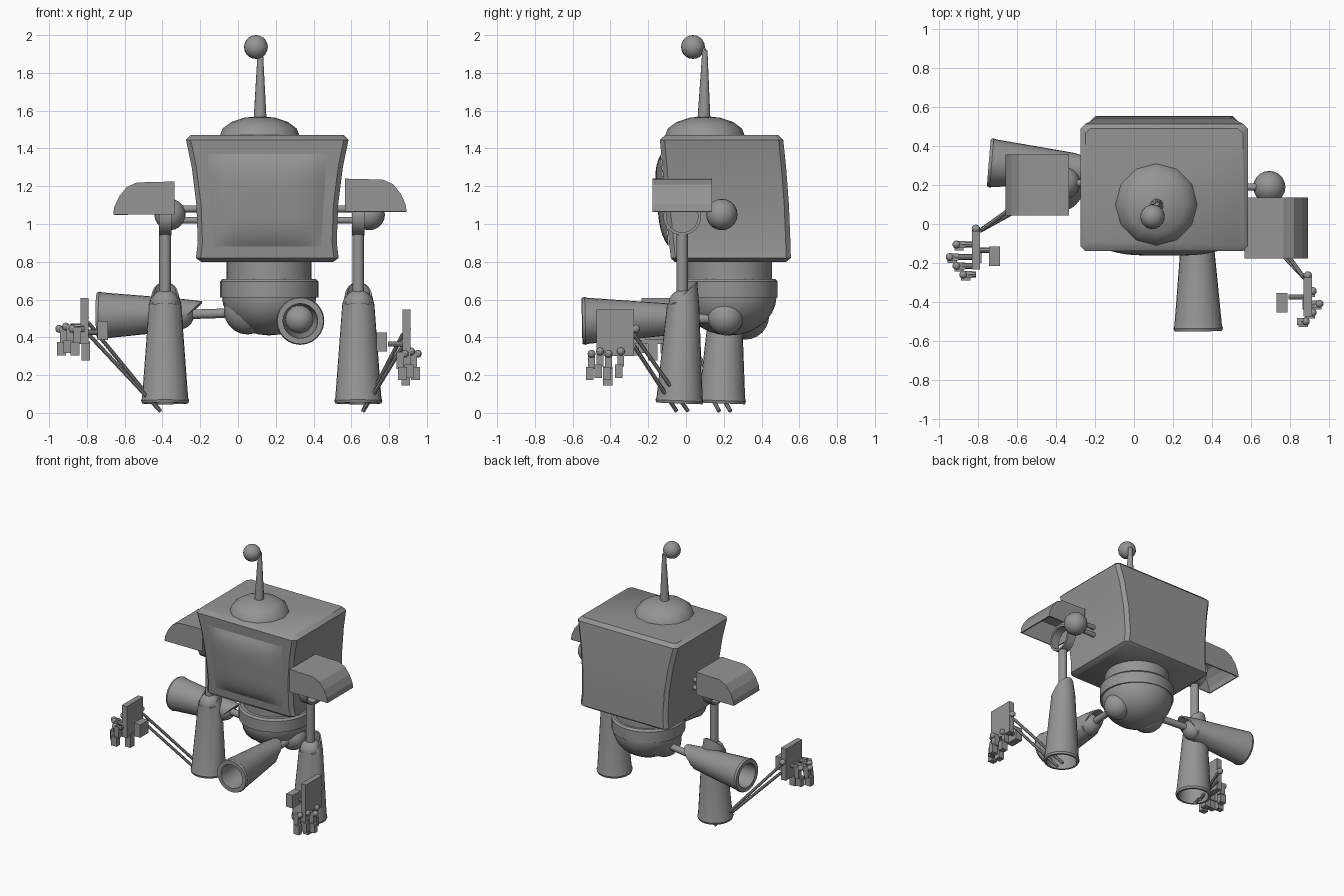
import bpy, bmesh, math
from mathutils import Matrix, Vector

cube = bpy.data.objects.get("Cube")
if cube:
    bpy.data.objects.remove(cube, do_unlink=True)

grey = bpy.data.materials.new("plain grey")
grey.use_nodes = True
grey.diffuse_color = (0.3, 0.3, 0.3, 1)
grey.node_tree.nodes["Principled BSDF"].inputs["Base Color"].default_value = (0.3, 0.3, 0.3, 1)


def finish(name, bm, smooth=True):
    bmesh.ops.recalc_face_normals(bm, faces=bm.faces[:])
    mesh = bpy.data.meshes.new(name)
    bm.to_mesh(mesh)
    bm.free()
    mesh.materials.append(grey)
    ob = bpy.data.objects.new(name, mesh)
    bpy.context.collection.objects.link(ob)
    if smooth:
        bpy.ops.object.select_all(action='DESELECT')
        ob.select_set(True)
        bpy.context.view_layer.objects.active = ob
        bpy.ops.object.shade_smooth_by_angle(angle=math.radians(35))
    return ob


def frame(a, b, side=(0, 1, 0)):
    """Matrix at a, local z toward b, local y toward side."""
    z = (Vector(b) - Vector(a)).normalized()
    y = Vector(side)
    y = (y - z * y.dot(z)).normalized()
    x = y.cross(z)
    return Matrix.Translation(a) @ Matrix((x, y, z)).transposed().to_4x4()


def rod(name, a, b, r1, r2=None, n=12):
    bm = bmesh.new()
    a, b = Vector(a), Vector(b)
    rot = (b - a).to_track_quat('Z', 'Y').to_matrix().to_4x4()
    bmesh.ops.create_cone(bm, cap_ends=True, segments=n, radius1=r1, radius2=r2 or r1,
                          depth=(b - a).length, matrix=Matrix.Translation((a + b) / 2) @ rot)
    return finish(name, bm)


def ball(name, c, r, squash=1, n=20):
    bm = bmesh.new()
    bmesh.ops.create_uvsphere(bm, u_segments=n, v_segments=max(8, n // 2), radius=r,
                              matrix=Matrix.Translation(c) @ Matrix.Diagonal((1, 1, squash, 1)))
    return finish(name, bm)


def box(name, c, size):
    bm = bmesh.new()
    bmesh.ops.create_cube(bm, size=1, matrix=Matrix.Translation(c) @ Matrix.Diagonal((*size, 1)))
    return finish(name, bm, False)


def bridge(bm, r1, r2):
    n = len(r1)
    for i in range(n):
        bm.faces.new((r1[i], r1[(i + 1) % n], r2[(i + 1) % n], r2[i]))


def revolve(name, profile, mat, n=24, slant=0):
    """Closed ring profile of (radius, height); the third value scales the slanted cut."""
    bm = bmesh.new()
    rings = []
    for r, h, k in profile:
        ring = []
        for i in range(n):
            t = 2 * math.pi * i / n
            co = Vector((r * math.cos(t), r * math.sin(t), h + k * slant * math.sin(t)))
            ring.append(bm.verts.new(mat @ co))
        rings.append(ring)
    for i, ring in enumerate(rings):
        bridge(bm, ring, rings[(i + 1) % len(rings)])
    return finish(name, bm)


def bell(name, end, joint, flap, wall):
    """Flared hollow limb with a ball joint inside its slanted narrow end."""
    length = (Vector(joint) - Vector(end)).length
    profile = [(0.122, 0, 0), (0.127, 0.015, 0), (0.122, 0.03, 0), (0.085, length, 0),
               (0.07, length + 0.05, 1), (0.06, length + 0.05, 1),
               (0.072, length, 0), (0.122 - wall, 0.0, 0)]
    revolve(name, profile, frame(end, joint, flap), slant=0.07)
    ball(name + "_joint", joint, 0.078)


# head: stacked chamfered sections
LEVELS = [(0.80, 0.35, -0.06, 0.53), (0.82, 0.378, -0.08, 0.555), (0.9, 0.368, -0.09, 0.553),
          (1.1, 0.375, -0.11, 0.545), (1.3, 0.40, -0.125, 0.53), (1.445, 0.43, -0.138, 0.515),
          (1.47, 0.405, -0.112, 0.49)]
bm = bmesh.new()
rings = []
for z, w, f, b in LEVELS:
    c, m, ring = 0.025, 0.155, []
    for x, y in ((-w + c, f), (w - c, f), (w, f + c), (w, b - c),
                 (w - c, b), (-w + c, b), (-w, b - c), (-w, f + c)):
        ring.append(bm.verts.new((m + x, y, z)))
    rings.append(ring)
for r1, r2 in zip(rings, rings[1:]):
    bridge(bm, r1, r2)
bm.faces.new(rings[0])
bm.faces.new(rings[-1])
finish("head", bm)

# bulging screen on the head front
bm = bmesh.new()
N = 16
grid = []
for j in range(N + 1):
    v = 2 * j / N - 1
    z = 1.125 + 0.245 * v
    face = -0.11 - 0.085 * (z - 1.1)
    row = []
    for i in range(N + 1):
        u = 2 * i / N - 1
        puff = 0.042 * (1 - u ** 4) * (1 - v ** 4)
        row.append(bm.verts.new((0.155 + (0.3 + 0.015 * v) * u, face - puff, z)))
    grid.append(row)
for j in range(N):
    for i in range(N):
        bm.faces.new((grid[j][i], grid[j][i + 1], grid[j + 1][i + 1], grid[j + 1][i]))
finish("screen", bm)

# dome and antenna
ball("dome", (0.115, 0.1, 1.465), 0.212, 0.5, 12)
rod("antenna", (0.117, 0.095, 1.55), (0.118, 0.1, 1.92), 0.035, 0.014)
rod("antenna_tip", (0.118, 0.1, 1.915), (0.095, 0.04, 1.937), 0.014)
ball("antenna_ball", (0.095, 0.037, 1.937), 0.063)

# neck, waist ring, pelvis and hips
rod("neck", (0.165, 0.23, 0.65), (0.165, 0.23, 0.81), 0.225, n=32)
rod("waist_ring", (0.165, 0.225, 0.61), (0.165, 0.225, 0.695), 0.26, n=32)
rod("waist_ring_top", (0.165, 0.225, 0.695), (0.165, 0.225, 0.71), 0.26, 0.247, n=32)
ball("pelvis", (0.165, 0.23, 0.62), 0.25, 0.84, 28)
ball("right_hip", (0.05, 0.2, 0.54), 0.125)
ball("left_hip", (0.33, 0.21, 0.505), 0.095)

# legs: one stretched sideways, one stretched forward
rod("right_thigh", (0.0, 0.24, 0.53), (-0.3, 0.28, 0.52), 0.025)
bell("right_shin", (-0.745, 0.315, 0.515), (-0.31, 0.28, 0.52), (0, 0, 1), 0.03)
rod("left_thigh", (0.33, 0.2, 0.5), (0.325, -0.1, 0.495), 0.025)
bell("left_shin", (0.33, -0.55, 0.487), (0.325, -0.1, 0.495), (0, 0, 1), 0.03)


def shoulder_pad(name, x, y, z, s):
    """Open-bottomed shell, curved on the outer side."""
    pts = [(0, 0), (0, 0.175), (0.2, 0.17), (0.255, 0.145), (0.295, 0.095), (0.32, 0.04), (0.326, 0)]
    bm = bmesh.new()
    sides = [[bm.verts.new((x + s * px, y + d, z + pz)) for px, pz in pts] for d in (-0.157, 0.157)]
    for i in range(len(pts) - 1):
        bm.faces.new((sides[0][i], sides[0][i + 1], sides[1][i + 1], sides[1][i]))
    for side in sides:
        bm.faces.new(side)
    ob = finish(name, bm, False)
    mod = ob.modifiers.new("wall", 'SOLIDIFY')
    mod.thickness = 0.012


def hand(name, c, s, reach, drop):
    """Flat palm with four jointed fingers and a thumb; s is the outward direction."""
    x, y, z = c
    box(name + "_palm", c, (0.042, 0.2, 0.245))
    ball(name + "_wrist", (x, y + 0.11, z + 0.02), 0.022, n=12)
    for i, dy in enumerate((0.03, -0.035, -0.08, -0.125)):
        out = x + s * (reach - 0.035 * abs(i - 1))
        top = z - drop - 0.012 * (i % 2)
        tag = "%s_finger_%d" % (name, i + 1)
        rod(tag + "_bar", (x, y + dy, top), (out, y + dy, top), 0.015, n=8)
        box(tag + "_knuckle", (out, y + dy, top - 0.035), (0.04, 0.036, 0.09))
        box(tag + "_tip", (out + s * 0.012, y + dy - 0.01, top - 0.105), (0.048, 0.04, 0.07))
        ball(tag + "_end", (out + s * 0.025, y + dy, top), 0.021, n=10)
    box(name + "_curled_finger", (x - s * 0.005, y - 0.04, z - drop - 0.13), (0.045, 0.05, 0.1))
    box(name + "_thumb", (x - s * (0.15 - reach / 2), y - 0.03, z - 0.05), (0.055, 0.1, 0.1))
    rod(name + "_thumb_bar", (x, y, z - 0.06), (x - s * 0.1, y, z - 0.06), 0.014, n=8)


def arm(name, s, x, y, shoulder, inner, pad, palm, reach, drop):
    # shoulder joint with a pair of pipes from the head
    ball(name + "_shoulder", shoulder, 0.083)
    for z in (1.02, 1.08):
        rod(name + "_shoulder_pipe", (inner, shoulder[1], z), (shoulder[0], shoulder[1], z), 0.018)
    ring = [(0.1, -0.033, 0), (0.1, 0.033, 0), (0.084, 0.033, 0), (0.084, -0.033, 0)]
    revolve(name + "_shoulder_ring", ring, frame((x, y, 1.04), (x + 1, y, 1.04)))
    rod(name + "_upper_arm", (x, y, 0.945), (x, y, 0.6), 0.031)
    shoulder_pad(name + "_pad", *pad, s)
    # forearm with thin rods that carry the hand
    bell(name + "_forearm", (x, y - 0.015, 0.05), (x, y + 0.005, 0.575), (0, 1, 0), 0.015)
    for d in (-0.03, 0.03):
        wrist = (palm[0] - s * 0.02, palm[1] + 0.1, palm[2] - 0.04 + d)
        rod(name + "_hand_rod", (x + s * 0.025, y + d, 0.01), wrist, 0.011, n=8)
    hand(name + "_hand", palm, s, reach, drop)


arm("left_arm", 1, 0.637, -0.02, (0.695, 0.19, 1.05), 0.5, (0.567, -0.02, 1.065),
    (0.893, -0.375, 0.425), 0.035, 0.1)
arm("right_arm", -1, -0.386, 0.205, (-0.36, 0.21, 1.05), -0.18, (-0.335, 0.2, 1.05),
    (-0.812, -0.135, 0.487), 0.11, 0.03)
